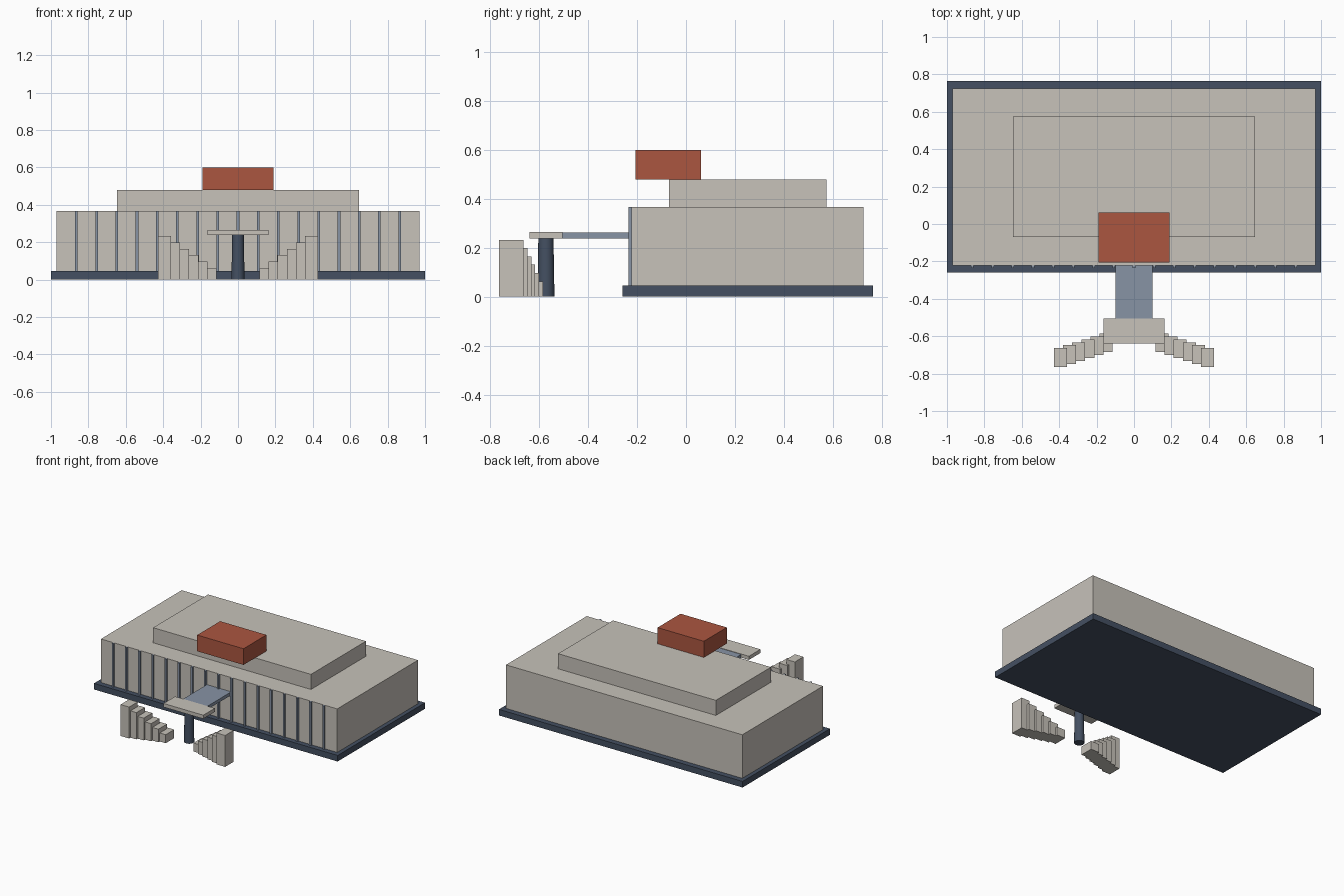
import bpy
import math

if "Cube" in bpy.data.objects:
    bpy.data.objects.remove(bpy.data.objects["Cube"], do_unlink=True)


def material(name, r, g, b):
    m = bpy.data.materials.new(name)
    m.use_nodes = True
    m.diffuse_color = (r, g, b, 1)
    bsdf = next(n for n in m.node_tree.nodes if n.type == "BSDF_PRINCIPLED")
    bsdf.inputs["Base Color"].default_value = (r, g, b, 1)
    return m


stone = material("pale stone", 0.57, 0.54, 0.49)
slate = material("dark slate", 0.058, 0.08, 0.122)
steel = material("blue grey", 0.242, 0.292, 0.376)
brick = material("brick red", 0.41, 0.093, 0.051)


def box(name, x, y, z, mat):
    """Box from (low, high) ranges on each axis."""
    spans = (x, y, z)
    bpy.ops.mesh.primitive_cube_add(size=1, location=[sum(s) / 2 for s in spans])
    ob = bpy.context.object
    ob.name = name
    ob.scale = [s[1] - s[0] for s in spans]
    bpy.ops.object.transform_apply(location=False, rotation=False, scale=True)
    ob.data.materials.append(mat)
    return ob


# Stacked building volumes
box("plinth", (-1, 1), (-0.26, 0.765), (0, 0.045), slate)
box("main_hall", (-0.97, 0.97), (-0.222, 0.725), (0.045, 0.368), stone)
box("upper_storey", (-0.648, 0.648), (-0.07, 0.575), (0.368, 0.48), stone)
box("roof_block", (-0.19, 0.19), (-0.207, 0.062), (0.48, 0.6), brick)

# Vertical fins along the facade
for i in range(-8, 9):
    c = i * 0.108
    box("facade_fin", (c - 0.007, c + 0.007), (-0.236, -0.22), (0.045, 0.368), steel)

# Entrance walkway, canopy and its column
box("walkway", (-0.1, 0.1), (-0.505, -0.222), (0.238, 0.262), steel)
box("canopy", (-0.163, 0.163), (-0.64, -0.505), (0.238, 0.265), stone)
bpy.ops.mesh.primitive_cone_add(vertices=24, radius1=0.035, radius2=0.031,
                                depth=0.238, location=(0, -0.573, 0.119))
column = bpy.context.object
column.name = "canopy_column"
column.data.materials.append(slate)
bpy.ops.object.shade_smooth_by_angle(angle=math.radians(40))

# Rising blocks flanking the entrance on both sides
for side, label in ((1, "left"), (-1, "right")):
    for i in range(6):
        inner = 0.114 + 0.049 * i
        x = sorted((side * inner, side * (inner + 0.07)))
        back = -0.585 - 0.0158 * i
        box(label + "_stepped_block", x, (back - 0.1, back),
            (0, 0.063 + 0.034 * i), stone)
